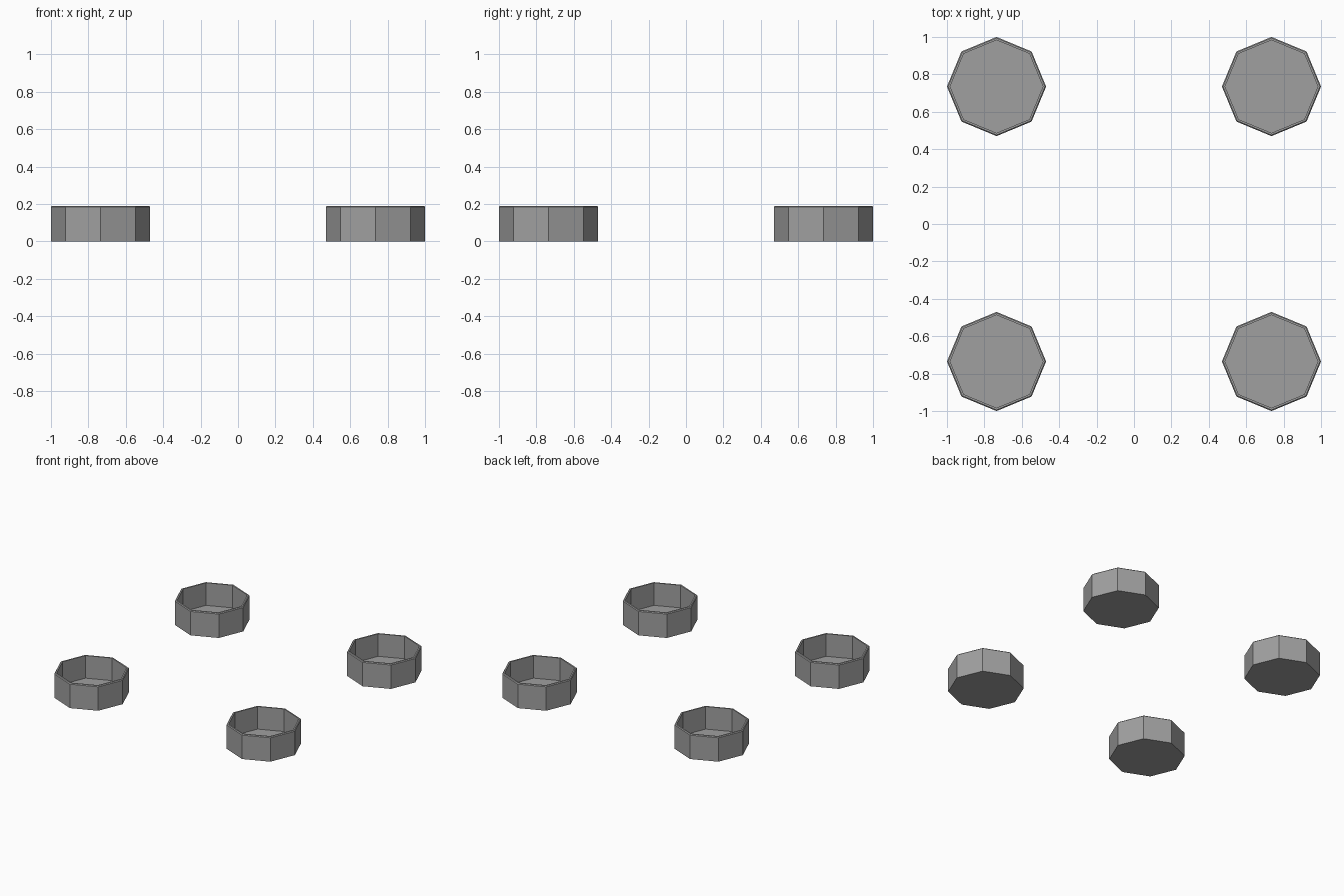
import bpy
import bmesh
from math import cos, sin, pi

cube = bpy.data.objects.get("Cube")
if cube:
    bpy.data.objects.remove(cube)

SIDES = 8
RADIUS = 0.265
HEIGHT = 0.19
WALL = 0.017
FLOOR = 0.016
BEVEL = 0.006
SPACING = 0.735

# One grey for everything
grey = bpy.data.materials.new("grey")
grey.use_nodes = True
colour = (0.35, 0.35, 0.35, 1)
grey.diffuse_color = colour
grey.node_tree.nodes["Principled BSDF"].inputs["Base Color"].default_value = colour


def cup_mesh():
    """Open octagonal cup: outer wall, chamfered rim, inner wall and floor."""
    profile = [(RADIUS, 0), (RADIUS, HEIGHT - BEVEL), (RADIUS - BEVEL, HEIGHT),
               (RADIUS - WALL, HEIGHT), (RADIUS - WALL, FLOOR)]
    bm = bmesh.new()
    rings = []
    for r, z in profile:
        angles = [2 * pi * i / SIDES for i in range(SIDES)]
        rings.append([bm.verts.new((r * cos(a), r * sin(a), z)) for a in angles])
    for low, high in zip(rings, rings[1:]):
        for i in range(SIDES):
            j = (i + 1) % SIDES
            bm.faces.new((low[i], low[j], high[j], high[i]))
    bm.faces.new(rings[0][::-1])   # underside
    bm.faces.new(rings[-1])        # inner floor
    bmesh.ops.recalc_face_normals(bm, faces=bm.faces)
    mesh = bpy.data.meshes.new("cup")
    bm.to_mesh(mesh)
    bm.free()
    mesh.materials.append(grey)
    return mesh


# Four cups at the corners of a square
mesh = cup_mesh()
for side, x in (("left", SPACING), ("right", -SPACING)):
    for end, y in (("front", -SPACING), ("back", SPACING)):
        cup = bpy.data.objects.new(f"{end}_{side}_cup", mesh)
        cup.location = (x, y, 0)
        bpy.context.collection.objects.link(cup)
